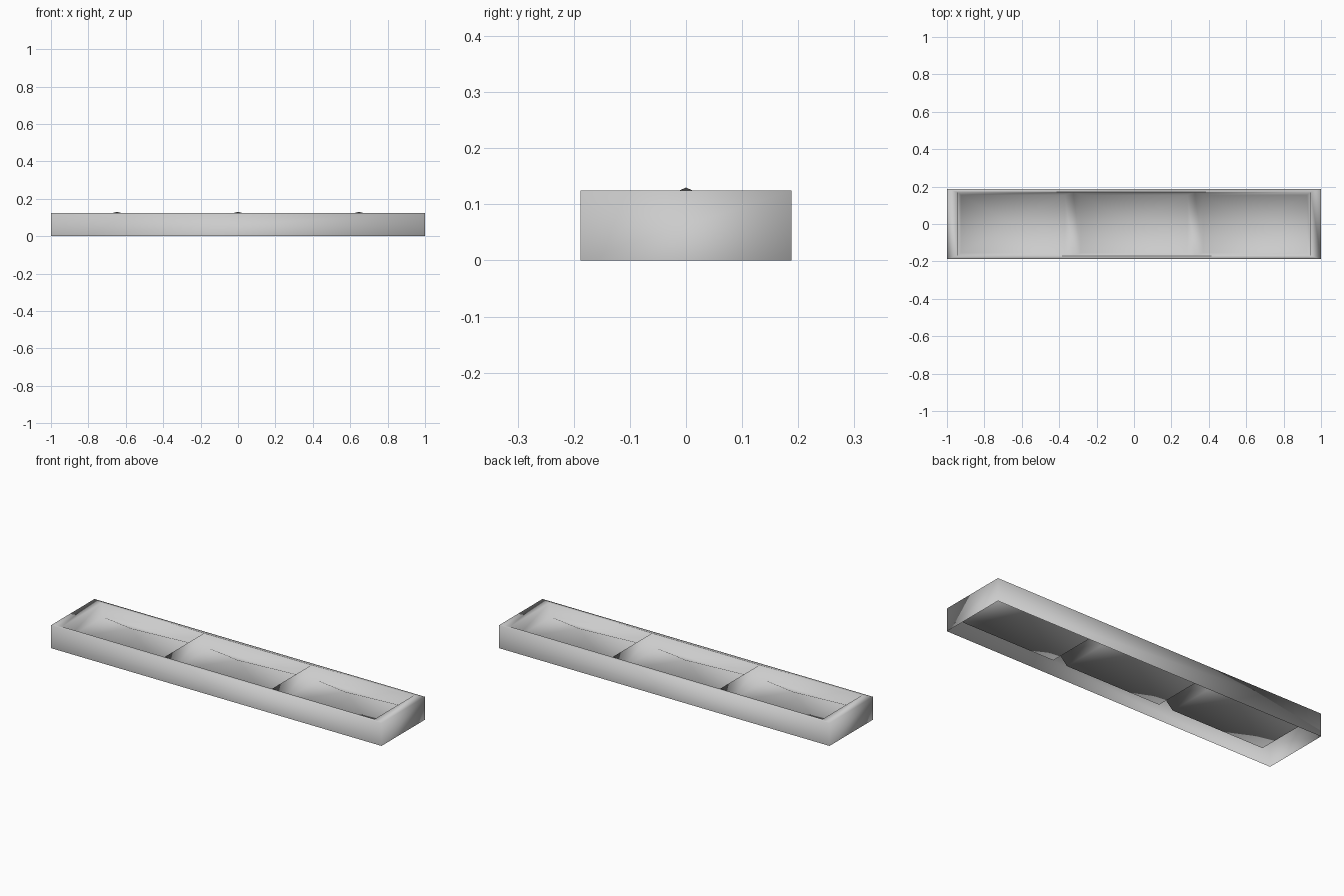
import bpy, bmesh

if "Cube" in bpy.data.objects:
    bpy.data.objects.remove(bpy.data.objects["Cube"])

TOP, FLOOR, PEAK = 0.125, 0.06, 0.13   # rim, tray floor edge and mound heights
HX, HY = 1.0, 0.188                    # outer half sizes
RY, FY = 0.17, 0.155                   # half depth of opening and of floor

grey = bpy.data.materials.new("light grey")
grey.diffuse_color = (0.6, 0.6, 0.6, 1)
grey.use_nodes = True
grey.node_tree.nodes["Principled BSDF"].inputs["Base Color"].default_value = grey.diffuse_color


def ring(bm, x0, x1, y, z):
    return [bm.verts.new(p) for p in
            ((x0, -y, z), (x1, -y, z), (x1, y, z), (x0, y, z))]


def bridge(bm, a, b):
    for i in range(4):
        j = (i + 1) % 4
        bm.faces.new((a[i], a[j], b[j], b[i]))


def finish(bm, name):
    bmesh.ops.remove_doubles(bm, verts=bm.verts, dist=0.0005)
    mesh = bpy.data.meshes.new(name)
    bm.to_mesh(mesh)
    bm.free()
    mesh.materials.append(grey)
    ob = bpy.data.objects.new(name, mesh)
    bpy.context.collection.objects.link(ob)
    for p in mesh.polygons:
        p.use_smooth = True


# Open-bottomed outer shell with a flat rim around the top
bm = bmesh.new()
base = ring(bm, -HX, HX, HY, 0)
edge = ring(bm, -HX, HX, HY, TOP)
lip = ring(bm, -0.945, 0.945, RY, TOP)
bridge(bm, base, edge)
bridge(bm, edge, lip)

# Three trays: sloped walls meeting at the divider ridges, pyramid mound inside
trays = [(-0.945, -0.325, -0.925, -0.37),
         (-0.325, 0.325, -0.285, 0.285),
         (0.325, 0.945, 0.37, 0.925)]
for x0, x1, f0, f1 in trays:
    mouth = ring(bm, x0, x1, RY, TOP)
    floor = ring(bm, f0, f1, FY, FLOOR)
    bridge(bm, mouth, floor)
    apex = bm.verts.new(((f0 + f1) / 2, 0, PEAK))
    for i in range(4):
        bm.faces.new((floor[i], floor[(i + 1) % 4], apex))
finish(bm, "three_part_tray")
